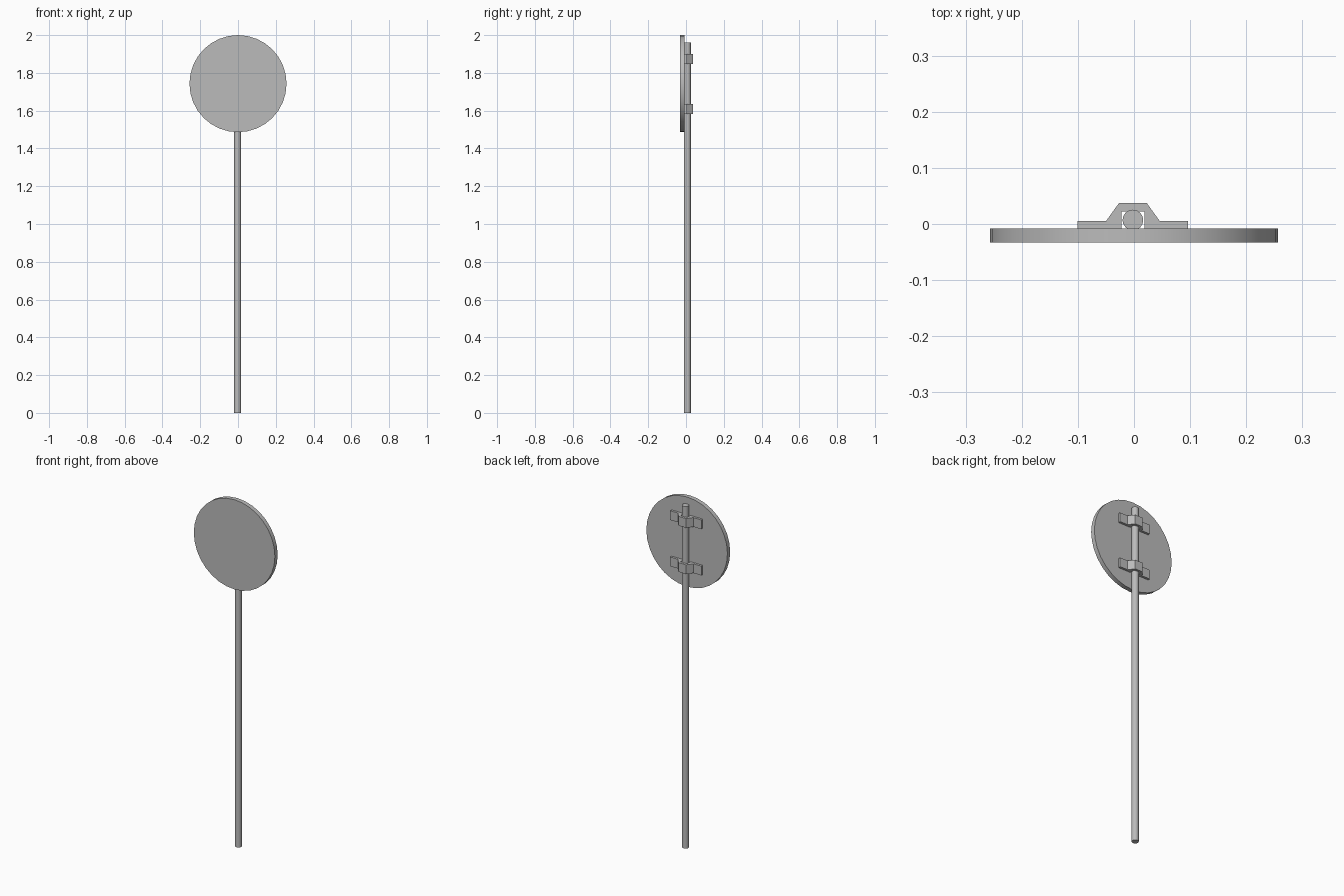
import bpy, bmesh, math
from mathutils import Matrix

cube = bpy.data.objects.get("Cube")
if cube:
    bpy.data.objects.remove(cube, do_unlink=True)

grey = bpy.data.materials.new("plain grey")
grey.use_nodes = True
colour = (0.5, 0.5, 0.5, 1)
grey.diffuse_color = colour
grey.node_tree.nodes["Principled BSDF"].inputs["Base Color"].default_value = colour


def finish(name, bm, smooth=False):
    bmesh.ops.recalc_face_normals(bm, faces=bm.faces)
    mesh = bpy.data.meshes.new(name)
    bm.to_mesh(mesh)
    bm.free()
    mesh.materials.append(grey)
    obj = bpy.data.objects.new(name, mesh)
    bpy.context.collection.objects.link(obj)
    if smooth:
        bpy.ops.object.select_all(action='DESELECT')
        obj.select_set(True)
        bpy.context.view_layer.objects.active = obj
        bpy.ops.object.shade_smooth_by_angle(angle=math.radians(35))
    return obj


def cylinder(name, radius, depth, sides, matrix):
    bm = bmesh.new()
    bmesh.ops.create_cone(bm, cap_ends=True, segments=sides, radius1=radius,
                          radius2=radius, depth=depth, matrix=matrix)
    return finish(name, bm, smooth=True)


# Round sign plate, facing the front
RADIUS = 0.257
cylinder("sign_plate", RADIUS, 0.025, 32,
         Matrix.Translation((0, -0.0205, 2 - RADIUS)) @ Matrix.Rotation(math.pi / 2, 4, 'X'))

# Post
POST_X, POST_TOP = -0.002, 1.96
cylinder("post", 0.0185, POST_TOP, 16, Matrix.Translation((POST_X, 0.007, POST_TOP / 2)))

# Clamps: half outline from outer flange to channel, mirrored across the post
half = [(0.0985, -0.008), (0.0985, 0.005), (0.048, 0.005), (0.025, 0.037)]
channel = [(0.0205, 0.022), (0.0205, -0.008)]


def mirrored(points):
    return [(-x, y) for x, y in reversed(points)]


def clamp(name, bottom, height):
    outline = half + mirrored(half) + mirrored(channel) + channel
    bm = bmesh.new()
    # The reversed channel closes the outline back to the first flange
    verts = [bm.verts.new((POST_X + x, y, bottom)) for x, y in outline]
    face = bm.faces.new(verts)
    extruded = bmesh.ops.extrude_face_region(bm, geom=[face], use_keep_orig=True)
    top = [v for v in extruded["geom"] if isinstance(v, bmesh.types.BMVert)]
    bmesh.ops.translate(bm, verts=top, vec=(0, 0, height))
    return finish(name, bm)


clamp("upper_clamp", 1.847, 0.053)
clamp("lower_clamp", 1.582, 0.053)
